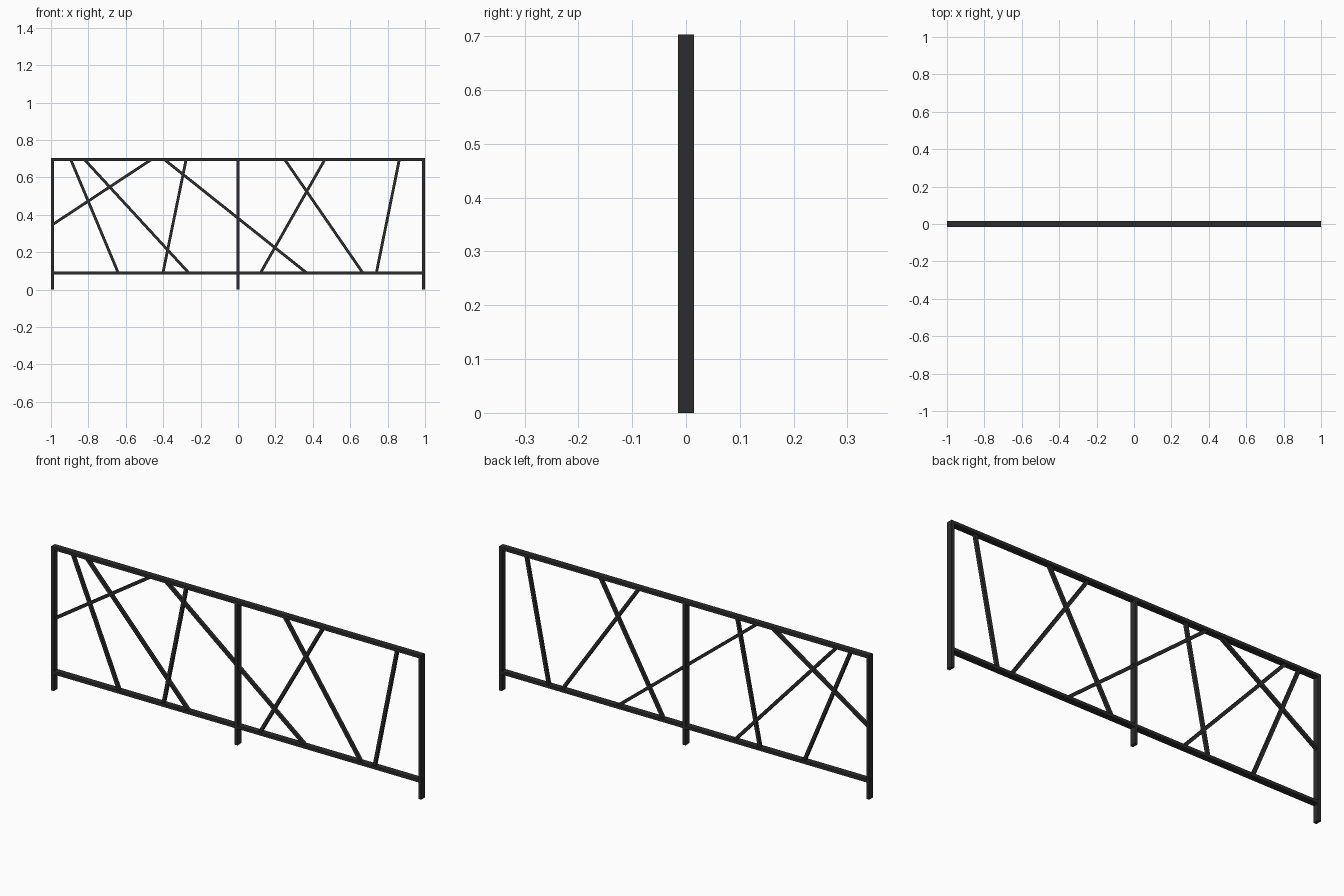
import bpy, bmesh
from mathutils import Vector

if "Cube" in bpy.data.objects:
    bpy.data.objects.remove(bpy.data.objects["Cube"])

T, DEPTH = 0.015, 0.03          # bar thickness, frame depth
TOP, LOW = 0.703, 0.0885        # top of frame, centre of lower rail

mat = bpy.data.materials.new("black_metal")
mat.diffuse_color = (0.025, 0.025, 0.027, 1)
mat.use_nodes = True
mat.node_tree.nodes["Principled BSDF"].inputs["Base Color"].default_value = mat.diffuse_color


def prism(name, outline, depth):
    """Extrude an x-z outline along y, centred on y = 0."""
    bm = bmesh.new()
    face = bm.faces.new([bm.verts.new((x, -depth / 2, z)) for x, z in outline])
    ext = bmesh.ops.extrude_face_region(bm, geom=[face])["geom"]
    verts = [v for v in ext if isinstance(v, bmesh.types.BMVert)]
    bmesh.ops.translate(bm, verts=verts, vec=(0, depth, 0))
    bmesh.ops.recalc_face_normals(bm, faces=bm.faces)
    mesh = bpy.data.meshes.new(name)
    bm.to_mesh(mesh)
    bm.free()
    mesh.materials.append(mat)
    obj = bpy.data.objects.new(name, mesh)
    bpy.context.collection.objects.link(obj)
    return obj


def box(name, x0, x1, z0, z1):
    return prism(name, [(x0, z0), (x1, z0), (x1, z1), (x0, z1)], DEPTH)


def brace(name, a, b, wall_end=False):
    """Slanted bar whose ends are cut flush with the rails (or the post)."""
    a, b = Vector(a), Vector(b)
    d = (b - a).normalized()
    hx = Vector((T / 2 / abs(d.y), 0))
    hz = Vector((0, T / 2 / abs(d.x))) if wall_end else None
    start = (a - hz, a + hz) if wall_end else (a + hx, a - hx)
    return prism(name, [start[0], b + hx, b - hx, start[1]], T)


# Upright posts
for name, x in (("left_post", -1 + T / 2), ("middle_post", 0), ("right_post", 1 - T / 2)):
    box(name, x - T / 2, x + T / 2, 0, TOP)

# Horizontal rails, split at the middle post
for side, x0, x1 in (("left", -1 + T, -T / 2), ("right", T / 2, 1 - T)):
    box(f"top_rail_{side}", x0, x1, TOP - T, TOP)
    box(f"lower_rail_{side}", x0, x1, LOW - T / 2, LOW + T / 2)

# Slanted braces between the rails: (lower x, upper x)
Z0, Z1 = LOW + T / 2, TOP - T
for i, (lo, hi) in enumerate([(-0.643, -0.891), (-0.269, -0.814), (-0.40, -0.279),
                              (0.359, -0.384), (0.124, 0.46), (0.663, 0.255),
                              (0.741, 0.861)]):
    brace(f"brace_{i + 1}", (lo, Z0), (hi, Z1))

# Brace running from the left post to the top rail
brace("post_brace", (-1 + T, 0.352), (-0.475, Z1), wall_end=True)
